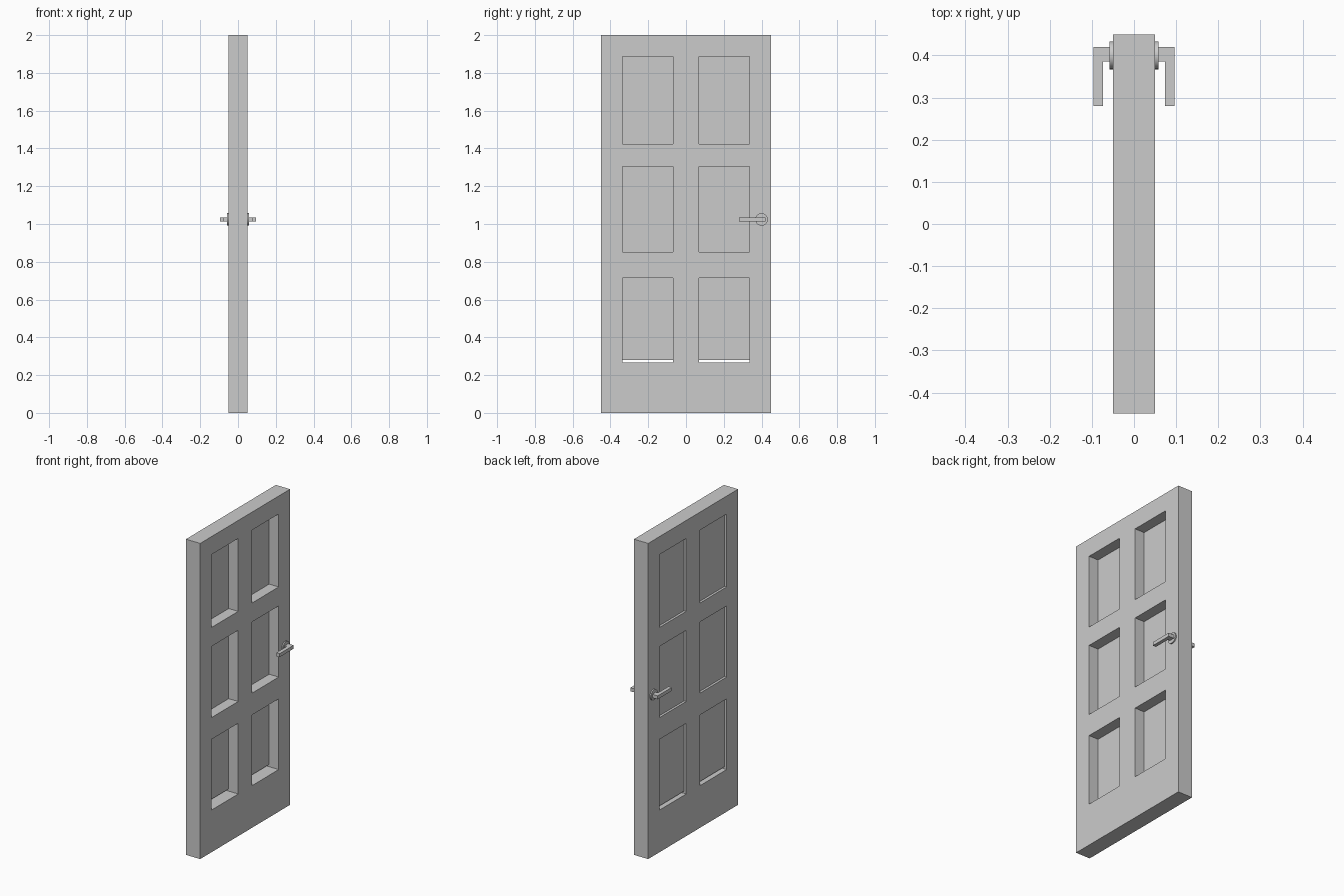
import bpy, bmesh
from math import pi
from mathutils import Matrix, Vector

if "Cube" in bpy.data.objects:
    bpy.data.objects.remove(bpy.data.objects["Cube"])


def make_object(name, bm):
    bmesh.ops.recalc_face_normals(bm, faces=bm.faces)
    mesh = bpy.data.meshes.new(name)
    bm.to_mesh(mesh)
    bm.free()
    ob = bpy.data.objects.new(name, mesh)
    bpy.context.collection.objects.link(ob)
    return ob


def extrude_faces(bm, vec):
    res = bmesh.ops.extrude_face_region(bm, geom=bm.faces[:])
    verts = [g for g in res["geom"] if isinstance(g, bmesh.types.BMVert)]
    bmesh.ops.translate(bm, verts=verts, vec=vec)


def mirror_x(ob):
    ob.modifiers.new("mirror", 'MIRROR').use_bisect_axis[0] = False


# Door slab: grid of stiles and rails with six through openings
ys = [-0.45, -0.336, -0.069, 0.069, 0.336, 0.45]
zs = [0, 0.267, 0.715, 0.853, 1.304, 1.424, 1.886, 2]
bm = bmesh.new()
grid = [[bm.verts.new((-0.05, y, z)) for z in zs] for y in ys]
for i in range(len(ys) - 1):
    for j in range(len(zs) - 1):
        if i % 2 and j % 2:
            continue
        bm.faces.new((grid[i][j], grid[i + 1][j], grid[i + 1][j + 1], grid[i][j + 1]))
extrude_faces(bm, Vector((0.1, 0, 0)))
make_object("door_frame", bm)

# Thin infill sheet set near one side, stopping just above the lowest ledge
bm = bmesh.new()
bmesh.ops.create_cube(bm, size=1, matrix=Matrix.Translation((-0.026, 0, 1.0905))
                      @ Matrix.Diagonal((0.018, 0.72, 1.619, 1)))
make_object("infill_panel", bm)

# Round handle plate, mirrored to both sides
bm = bmesh.new()
bmesh.ops.create_cone(bm, cap_ends=True, segments=32, radius1=0.033, radius2=0.033, depth=0.018,
                      matrix=Matrix.Translation((0.049, 0.40, 1.024)) @ Matrix.Rotation(pi / 2, 4, 'Y'))
plate = make_object("handle_plate", bm)
bpy.context.view_layer.objects.active = plate
plate.select_set(True)
bpy.ops.object.shade_smooth_by_angle()
mirror_x(plate)

# L-shaped lever handle, mirrored to both sides
profile = [(0.045, 0.385), (0.073, 0.385), (0.073, 0.28), (0.096, 0.28), (0.096, 0.42), (0.045, 0.42)]
bm = bmesh.new()
bm.faces.new([bm.verts.new((x, y, 1.013)) for x, y in profile])
extrude_faces(bm, Vector((0, 0, 0.022)))
mirror_x(make_object("lever_handle", bm))
